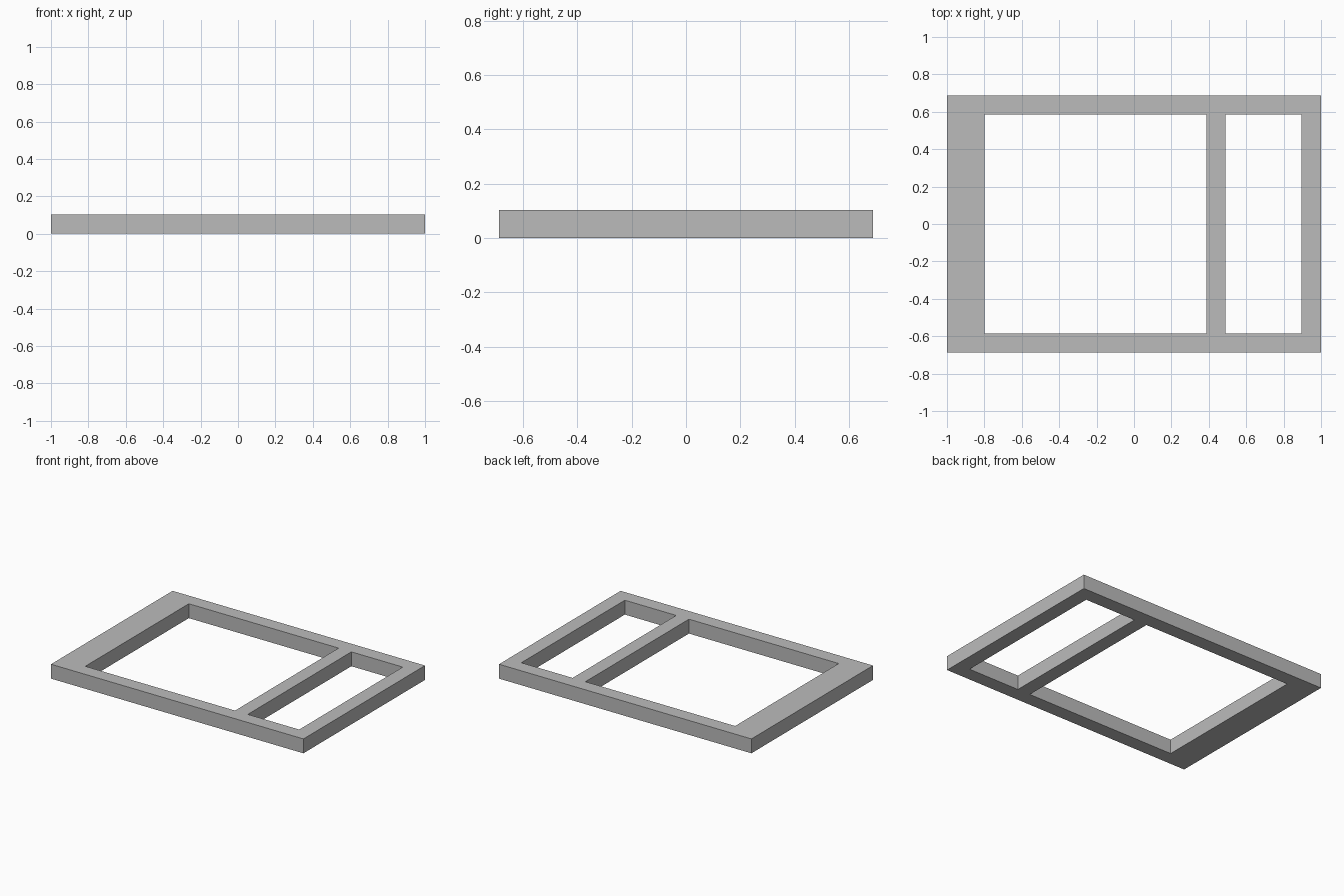
import bpy
import bmesh

# Remove the default cube
cube = bpy.data.objects.get("Cube")
if cube:
    bpy.data.objects.remove(cube, do_unlink=True)

HEIGHT = 0.103
X_LINES = [-1.0, -0.80, 0.387, 0.488, 0.895, 1.0]
Y_LINES = [-0.688, -0.586, 0.586, 0.688]
OPENINGS = {(1, 1), (3, 1)}  # (column, row) cells left open


def make_material(name, value):
    mat = bpy.data.materials.new(name)
    mat.use_nodes = True
    colour = (value, value, value, 1.0)
    mat.diffuse_color = colour
    bsdf = next(n for n in mat.node_tree.nodes if n.type == "BSDF_PRINCIPLED")
    bsdf.inputs["Base Color"].default_value = colour
    bsdf.inputs["Roughness"].default_value = 0.8
    return mat


# Flat plan of the frame: grid cells without the two openings
bm = bmesh.new()
grid = [[bm.verts.new((x, y, 0)) for y in Y_LINES] for x in X_LINES]
for i in range(len(X_LINES) - 1):
    for j in range(len(Y_LINES) - 1):
        if (i, j) not in OPENINGS:
            bm.faces.new((grid[i][j], grid[i + 1][j],
                          grid[i + 1][j + 1], grid[i][j + 1]))

# Raise the plan into a solid slab with clean walls
raised = bmesh.ops.extrude_face_region(bm, geom=bm.faces[:], use_keep_orig=True)
top = [g for g in raised["geom"] if isinstance(g, bmesh.types.BMVert)]
bmesh.ops.translate(bm, verts=top, vec=(0, 0, HEIGHT))
bmesh.ops.recalc_face_normals(bm, faces=bm.faces[:])

mesh = bpy.data.meshes.new("divided_frame")
bm.to_mesh(mesh)
bm.free()
mesh.materials.append(make_material("light grey", 0.5))
frame = bpy.data.objects.new("divided_frame", mesh)
bpy.context.collection.objects.link(frame)
